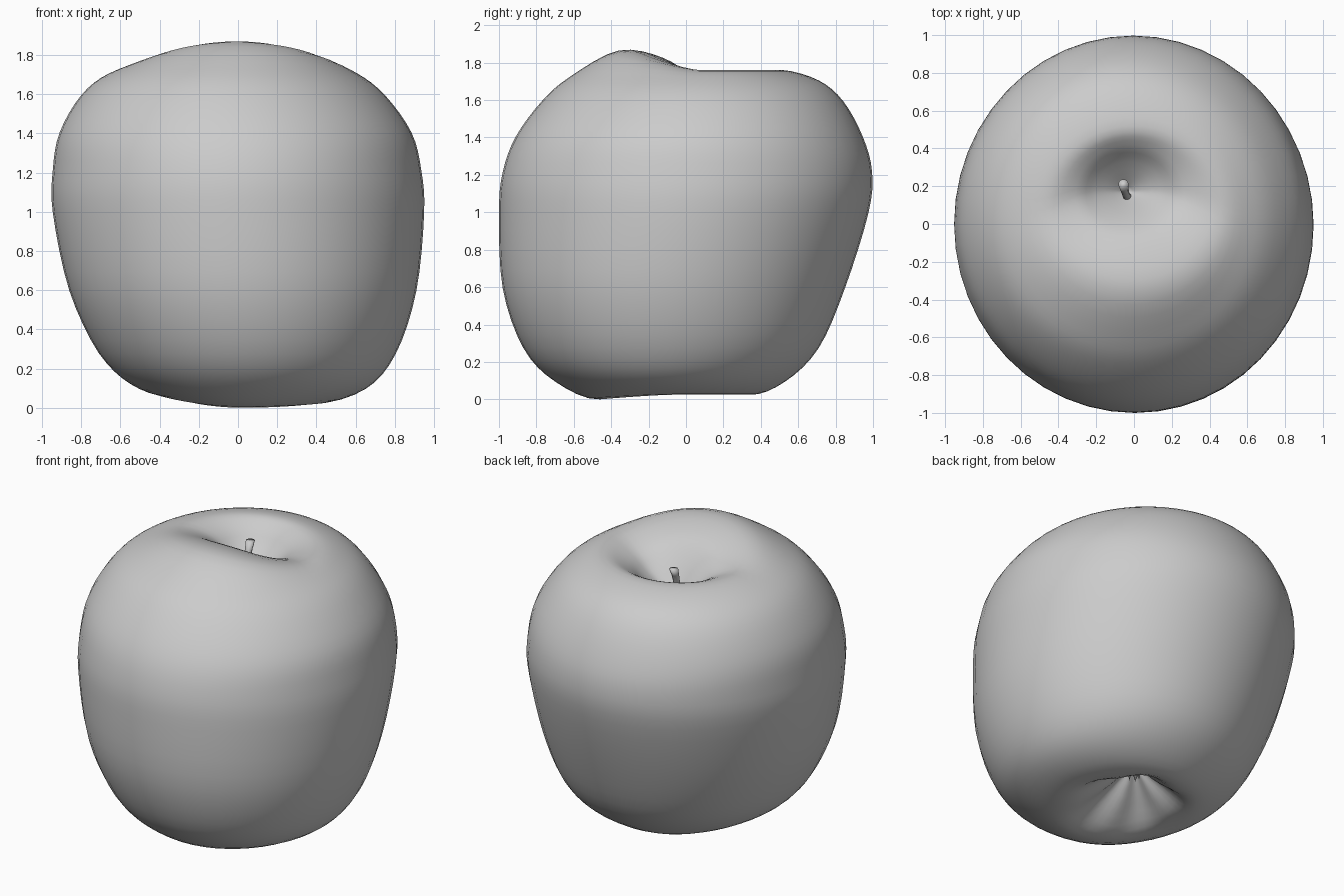
import bpy, bmesh, math
from mathutils import Vector

if "Cube" in bpy.data.objects:
    bpy.data.objects.remove(bpy.data.objects["Cube"])

SEG, SUB = 48, 4

# Body sections, bottom to top: height, right x, left x, back y, front y, front lift
ROWS = [
    (.30, 0, 0, 0, 0, 0),
    (.13, .20, -.19, .18, -.22, 0),
    (.03, .40, -.36, .34, -.46, -.025),
    (.10, .65, -.55, .53, -.70, 0),
    (.28, .805, -.71, .71, -.87, 0),
    (.60, .91, -.86, .85, -.98, 0),
    (1.0, .95, -.945, .975, -1, 0),
    (1.22, .935, -.945, .995, -.98, 0),
    (1.41, .885, -.91, .945, -.91, 0),
    (1.6, .75, -.80, .84, -.77, 0),
    (1.71, .61, -.66, .71, -.62, .02),
    (1.765, .46, -.47, .52, -.36, .105),
    (1.72, .27, -.31, .42, -.12, .11),
    (1.63, .14, -.20, .33, .02, .09),
    (1.5, -.04, -.04, .17, .17, 0),
]


def smooth_rows(table):
    """Catmull-Rom interpolation between the sections."""
    out = []
    for i in range(len(table) - 1):
        p0, p1 = table[max(i - 1, 0)], table[i]
        p2, p3 = table[i + 1], table[min(i + 2, len(table) - 1)]
        for k in range(SUB):
            t = k / SUB
            out.append([b + .5 * t * (c - a + t * (2*a - 5*b + 4*c - d + t * (3*(b - c) + d - a)))
                        for a, b, c, d in zip(p0, p1, p2, p3)])
    return out + [table[-1]]


def section_point(row, t):
    z, right, left, back, front, lift = row
    c, s = math.cos(t), math.sin(t)
    x = (right + left) / 2 + c * (right - left) / 2
    y = (back + front) / 2 + s * (back - front) / 2
    if s < 0:
        z += lift * abs(s) ** 1.4
    if z < .3 and c < 0:  # left underside sits slightly higher
        z += .04 * c * c * min(1, right / .4) * (1 - z / .3)
    if z < .3 and right < .4:  # soft folds inside the lower hollow
        z += .02 * math.cos(5 * t) * math.sin(math.pi * right / .4)
    return Vector((x, y, z))


def ring(bm, f, n):
    return [bm.verts.new(f(2 * math.pi * j / n)) for j in range(n)]


def skin(bm, rings):
    for a, b in zip(rings, rings[1:]):
        n = max(len(a), len(b))
        for j in range(n):
            k = (j + 1) % n
            if len(a) == 1:
                bm.faces.new((a[0], b[j], b[k]))
            elif len(b) == 1:
                bm.faces.new((a[j], a[k], b[0]))
            else:
                bm.faces.new((a[j], a[k], b[k], b[j]))


def mesh_object(name, bm):
    bmesh.ops.recalc_face_normals(bm, faces=bm.faces)
    me = bpy.data.meshes.new(name)
    bm.to_mesh(me)
    bm.free()
    me.shade_smooth()
    bpy.context.collection.objects.link(bpy.data.objects.new(name, me))


# Fruit body
bm = bmesh.new()
sections = smooth_rows(ROWS)
rings = [ring(bm, lambda t: section_point(row, t), 1 if row in (sections[0], sections[-1]) else SEG)
         for row in sections]
skin(bm, rings)
low = min(v.co.z for v in bm.verts)
bmesh.ops.translate(bm, verts=bm.verts, vec=(0, 0, -low))
mesh_object("fruit_body", bm)

# Stem: short, leaning back
bm = bmesh.new()
rings = []
for i in range(6):
    u = i / 5
    mid = Vector((-.03 - .026 * u, .14 + .07 * u * u, 1.47 + .25 * u))
    r = .02 + .03 * (u - .5) ** 2
    rings.append(ring(bm, lambda t: mid + r * Vector((math.cos(t), math.sin(t), 0)), 10))
skin(bm, rings)
bm.faces.new(rings[0])
bm.faces.new(rings[-1])
mesh_object("stem", bm)

# Dried flower remains in the lower hollow: five small leaf points
bm = bmesh.new()
up = Vector((0, 0, 1))
for i in range(5):
    a = 2 * math.pi * i / 5
    out, side = Vector((math.cos(a), math.sin(a), 0)), Vector((-math.sin(a), math.cos(a), 0))
    base = [bm.verts.new(v) for v in (out * .01 + up * .3, out * .05 + side * .025 + up * .28,
                                      out * .05 - side * .025 + up * .28)]
    tip = bm.verts.new(out * .03 + up * .19)
    bm.faces.new(base)
    for j in range(3):
        bm.faces.new((base[j], base[(j + 1) % 3], tip))
mesh_object("flower_remains", bm)
